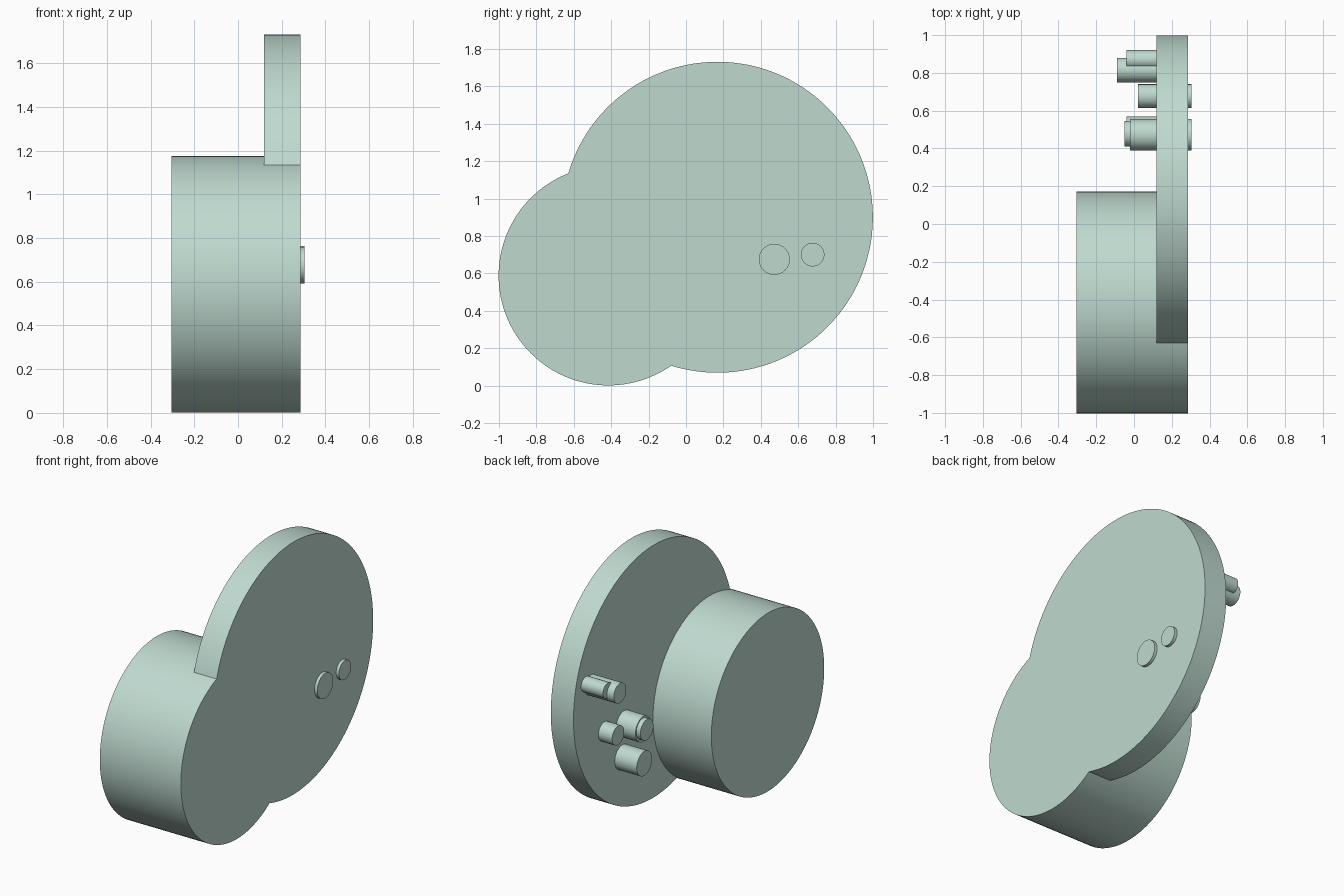
import bpy
from math import pi, radians

cube = bpy.data.objects.get("Cube")
if cube:
    bpy.data.objects.remove(cube, do_unlink=True)

# Single pale green finish
green = bpy.data.materials.new("pale_green")
green.use_nodes = True
color = (0.52, 0.70, 0.625, 1)
green.diffuse_color = color
green.node_tree.nodes["Principled BSDF"].inputs["Base Color"].default_value = color


def smooth(obj):
    bpy.ops.object.select_all(action="DESELECT")
    obj.select_set(True)
    bpy.context.view_layer.objects.active = obj
    bpy.ops.object.shade_smooth_by_angle(angle=radians(30))


def cylinder(name, x0, x1, y, z, radius, sides=48):
    """Cylinder lying along x, from x0 to x1."""
    bpy.ops.mesh.primitive_cylinder_add(
        vertices=sides, radius=radius, depth=x1 - x0,
        location=((x0 + x1) / 2, y, z), rotation=(0, pi / 2, 0))
    obj = bpy.context.object
    obj.name = name
    obj.data.materials.append(green)
    return obj


# Thick drum fused with the wide flange disc, flush on one side
body = cylinder("drum_and_flange", -0.305, 0.285, -0.415, 0.588, 0.587, 128)
flange = cylinder("flange_disc", 0.12, 0.285, 0.168, 0.9, 0.831, 160)
union = body.modifiers.new("fuse", "BOOLEAN")
union.operation = "UNION"
union.solver = "EXACT"
union.object = flange
bpy.context.view_layer.objects.active = body
bpy.ops.object.modifier_apply(modifier=union.name)
bpy.data.objects.remove(flange, do_unlink=True)
smooth(body)

# Pins: name, start x, end x, centre y, centre z, radius
pins = [
    ("large_through_pin", -0.02, 0.305, 0.472, 0.675, 0.083),
    ("large_pin_tip", -0.05, 0.13, 0.478, 0.68, 0.068),
    ("small_through_pin", 0.02, 0.305, 0.677, 0.70, 0.063),
    ("lower_pin", -0.04, 0.13, 0.49, 0.46, 0.08),
    ("upper_long_pin", -0.09, 0.13, 0.815, 1.06, 0.065),
    ("upper_short_pin", -0.04, 0.13, 0.87, 1.085, 0.05),
]
for pin in pins:
    smooth(cylinder(*pin))
